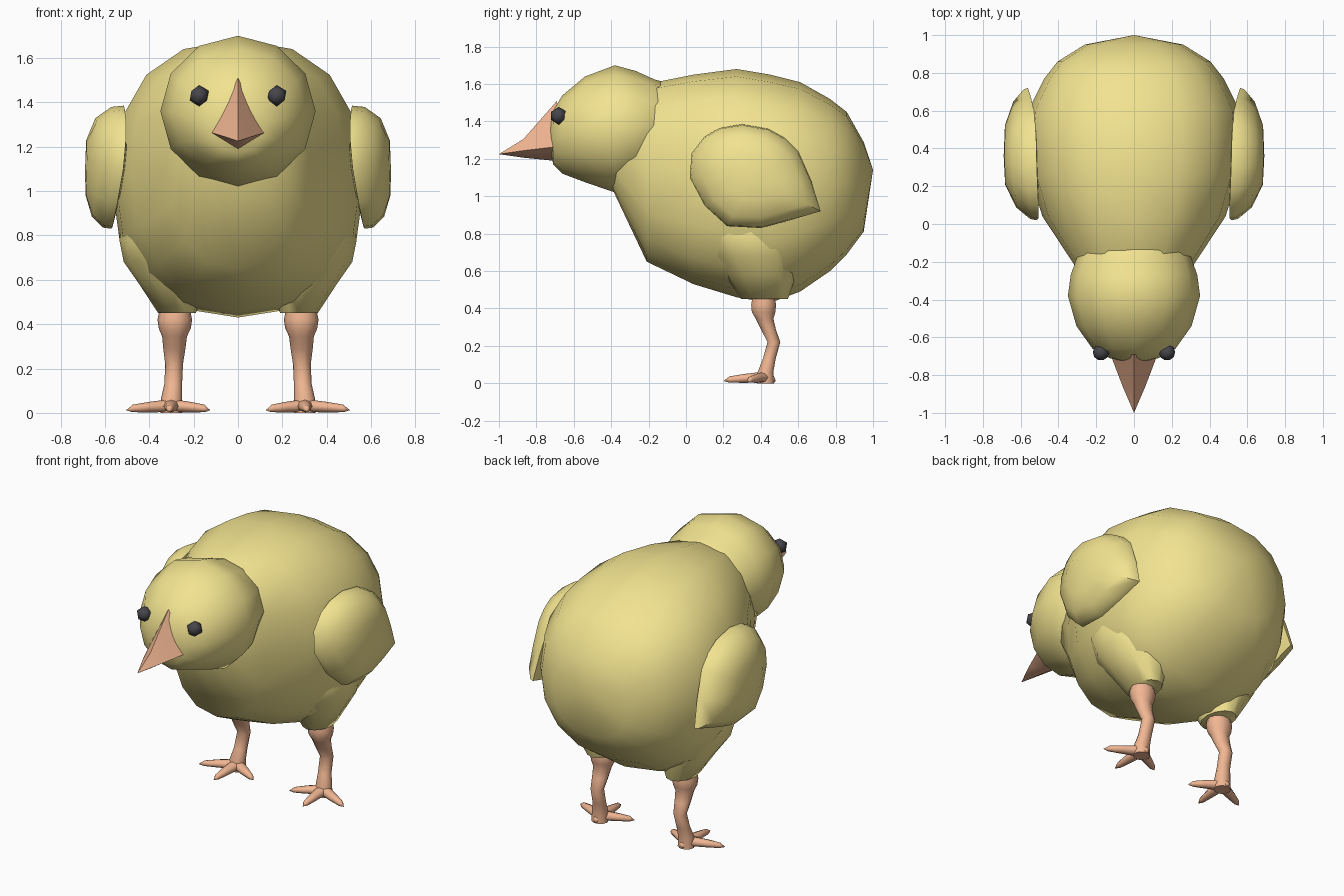
import bpy, bmesh, math
from mathutils import Vector

if "Cube" in bpy.data.objects:
    bpy.data.objects.remove(bpy.data.objects["Cube"])


def material(name, rgb):
    m = bpy.data.materials.new(name)
    m.diffuse_color = (*rgb, 1)
    m.use_nodes = True
    m.node_tree.nodes["Principled BSDF"].inputs["Base Color"].default_value = m.diffuse_color
    return m


DOWN = material("down_yellow", (0.89, 0.77, 0.28))
SKIN = material("skin_pink", (0.88, 0.47, 0.29))
DARK = material("eye_dark", (0.06, 0.06, 0.07))


def finish(name, bm, mat, smooth=60):
    bmesh.ops.recalc_face_normals(bm, faces=bm.faces[:])
    me = bpy.data.meshes.new(name)
    bm.to_mesh(me)
    bm.free()
    ob = bpy.data.objects.new(name, me)
    bpy.context.collection.objects.link(ob)
    me.materials.append(mat)
    bpy.ops.object.select_all(action='DESELECT')
    ob.select_set(True)
    bpy.context.view_layer.objects.active = ob
    bpy.ops.object.shade_smooth_by_angle(angle=math.radians(smooth))
    return ob


def oval(center, u, v, n, power=2.0):
    """Ring of points around center, spanned by the radius vectors u and v."""
    c, u, v = Vector(center), Vector(u), Vector(v)
    f = lambda t: math.copysign(abs(t) ** (2 / power), t)
    angles = [2 * math.pi * i / n for i in range(n)]
    return [c + u * f(math.cos(a)) + v * f(math.sin(a)) for a in angles]


def loft(name, rings, mat, start=None, end=None, smooth=60):
    """Skin consecutive rings; close each end with a pole point or a flat cap."""
    bm = bmesh.new()
    vs = [[bm.verts.new(p) for p in r] for r in rings]
    n = len(vs[0])
    for a, b in zip(vs, vs[1:]):
        for i in range(n):
            j = (i + 1) % n
            bm.faces.new((a[i], a[j], b[j], b[i]))
    for ring, pole in ((vs[0], start), (vs[-1], end)):
        if pole is None:
            bm.faces.new(ring)
        else:
            p = bm.verts.new(pole)
            for i in range(n):
                bm.faces.new((ring[i], ring[(i + 1) % n], p))
    return finish(name, bm, mat, smooth)


def y_rings(table, n, power=2.0):
    # rows: y, bottom z, top z, half width
    return [oval((0, y, (b + t) / 2), (w, 0, 0), (0, 0, (t - b) / 2), n, power)
            for y, b, t, w in table]


def z_rings(table, side, n):
    # rows: x, y, z, radius x, radius y
    return [oval((side * x, y, z), (rx, 0, 0), (0, ry, 0), n) for x, y, z, rx, ry in table]


# body
body = [(-0.39, 1.03, 1.45, 0.24), (-0.21, 0.65, 1.60, 0.32), (0.04, 0.53, 1.65, 0.485),
        (0.27, 0.46, 1.68, 0.555), (0.45, 0.43, 1.65, 0.57), (0.61, 0.49, 1.61, 0.555),
        (0.77, 0.60, 1.52, 0.475), (0.86, 0.69, 1.45, 0.405), (0.95, 0.81, 1.29, 0.26)]
loft("body", y_rings(body, 16, 2.35), DOWN, start=(0, -0.42, 1.2), end=(0, 1.0, 1.14))

# head
head = [(-0.08, 1.22, 1.60, 0.22), (-0.17, 1.13, 1.625, 0.30), (-0.27, 1.06, 1.67, 0.335),
        (-0.38, 1.02, 1.70, 0.35), (-0.54, 1.075, 1.64, 0.305), (-0.66, 1.12, 1.54, 0.22),
        (-0.71, 1.17, 1.46, 0.13)]
loft("head", y_rings(head, 12), DOWN, start=(0, -0.02, 1.40), end=(0, -0.74, 1.32))

# beak: kite-shaped base narrowing to the tip
base = [Vector(p) for p in ((0, -0.69, 1.51), (-0.125, -0.69, 1.265),
                            (0, -0.71, 1.19), (0.125, -0.69, 1.265))]
middle = [Vector(p) for p in ((0, -0.87, 1.305), (-0.06, -0.86, 1.245),
                              (0, -0.86, 1.205), (0.06, -0.86, 1.245))]
loft("beak", [base, middle], SKIN, end=(0, -1.0, 1.225), smooth=85)

# wing outline in (y, z), running round from the front
OUTLINE = [(0.02, 1.10), (0.03, 1.23), (0.10, 1.32), (0.18, 1.365), (0.30, 1.385),
           (0.44, 1.36), (0.53, 1.31), (0.60, 1.24), (0.67, 1.08), (0.72, 0.92),
           (0.55, 0.87), (0.40, 0.83), (0.22, 0.84), (0.10, 0.95)]


def wing_ring(side, scale, lift):
    cy, cz = 0.36, 1.10
    pts = []
    for y, z in OUTLINE:
        along = (y - cy) / 0.36
        # the rim hugs the body and the wing thins towards its front and tip
        rim = 0.515 + 0.10 * (1.385 - z) - (0.03 * along ** 2 if along < 0 else 0)
        bulge = lift * (1 - 0.7 * (1 - lift) * along ** 2)
        pts.append(Vector((side * (rim + bulge * (0.69 - rim)),
                           cy + scale * (y - cy), cz + scale * (z - cz))))
    return pts


LEG = [(0.285, 0.415, 0.46, 0.070, 0.062), (0.285, 0.415, 0.42, 0.078, 0.070),
       (0.285, 0.415, 0.38, 0.072, 0.066), (0.286, 0.42, 0.345, 0.056, 0.05),
       (0.287, 0.44, 0.29, 0.050, 0.042), (0.288, 0.47, 0.22, 0.040, 0.036),
       (0.292, 0.445, 0.13, 0.040, 0.036), (0.30, 0.425, 0.06, 0.048, 0.044),
       (0.30, 0.425, 0.0, 0.05, 0.048)]
THIGH = [(0.31, 0.34, 0.92, 0.19, 0.24), (0.32, 0.35, 0.78, 0.215, 0.25),
         (0.315, 0.37, 0.68, 0.20, 0.23), (0.295, 0.40, 0.58, 0.15, 0.19),
         (0.275, 0.42, 0.45, 0.085, 0.125)]
TOES = {"inner": (0.125, 0.33), "middle": (0.31, 0.20), "outer": (0.505, 0.33),
        "heel": (0.30, 0.48)}

for side, label in ((1, "right"), (-1, "left")):
    # eye
    bm = bmesh.new()
    bmesh.ops.create_icosphere(bm, subdivisions=1, radius=0.048)
    bmesh.ops.translate(bm, verts=bm.verts[:], vec=(side * 0.175, -0.68, 1.43))
    finish(label + "_eye", bm, DARK)

    # wing
    loft(label + "_wing",
         [wing_ring(side, 1.0, 0.0), wing_ring(side, 0.98, 0.33),
          wing_ring(side, 0.80, 0.74), wing_ring(side, 0.45, 0.97)],
         DOWN, start=(side * 0.50, 0.36, 1.1), end=(side * 0.69, 0.36, 1.08))

    # thigh and leg
    loft(label + "_thigh", z_rings(THIGH, side, 12), DOWN)
    loft(label + "_leg", z_rings(LEG, side, 10), SKIN)

    # toes and a short heel
    start = Vector((side * 0.30, 0.42, 0.035))
    for toe, (tx, ty) in TOES.items():
        tip = Vector((side * tx, ty, 0.012))
        d = tip - start
        across = Vector((-d.y, d.x, 0)).normalized()
        rings = []
        for t, r, z in ((0, 0.038, 0.033), (0.5, 0.028, 0.026), (0.85, 0.017, 0.02)):
            p = start + d * t
            p.z = z
            rings.append(oval(p, across * r, (0, 0, min(r, z * 0.9)), 8))
        loft(f"{label}_{toe}_toe", rings, SKIN, end=tip)
